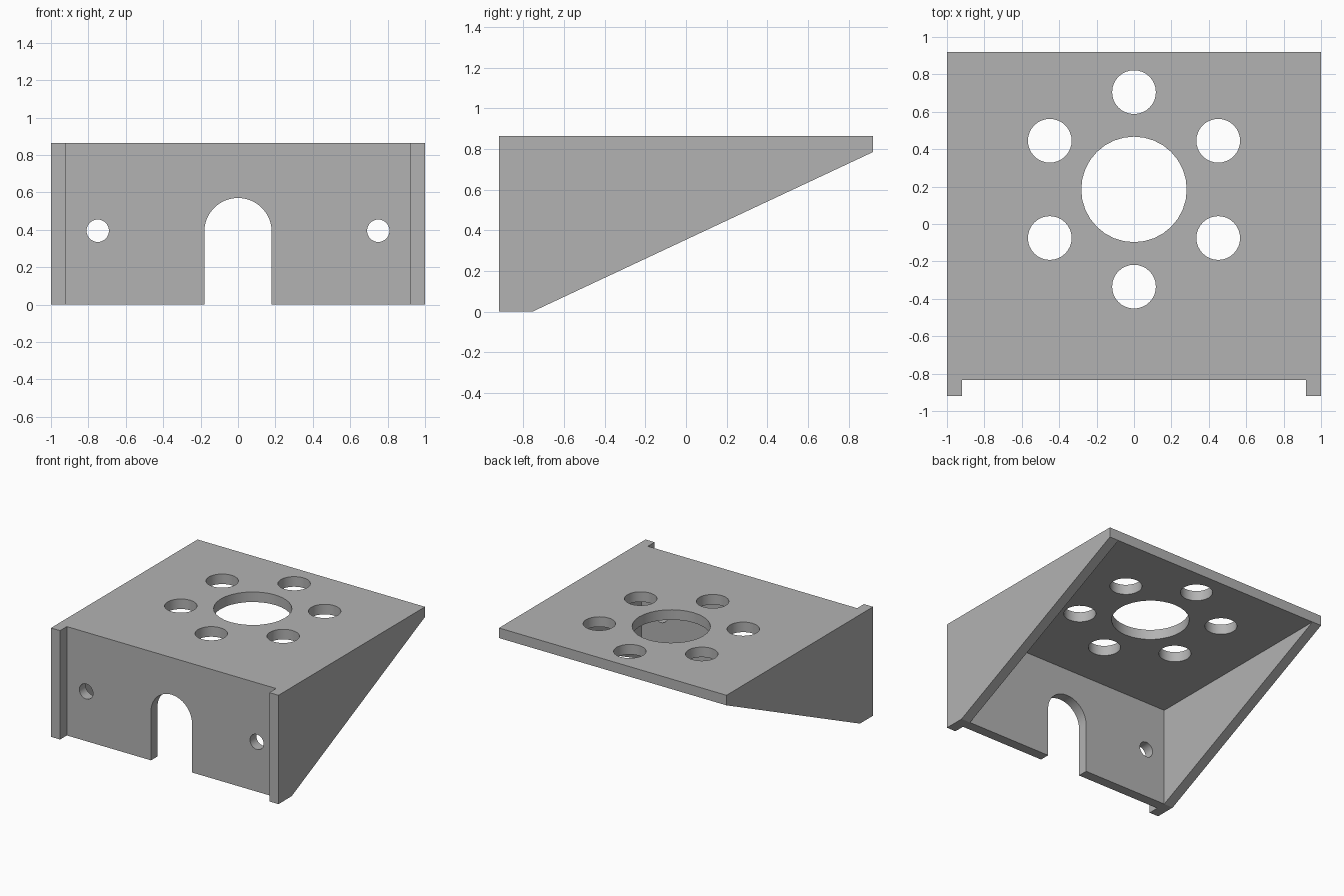
import bpy
import bmesh
from math import cos, sin, pi, radians
from mathutils import Vector

cube = bpy.data.objects.get("Cube")
if cube:
    bpy.data.objects.remove(cube, do_unlink=True)

WALL = 0.08
BACK, FRONT = 0.92, -0.92
HEIGHT = 0.865
PLATE_FRONT = FRONT + 0.085
PLATE_BACK = PLATE_FRONT + WALL
INNER = 1 - WALL

grey = bpy.data.materials.new("plain grey")
grey.use_nodes = True
grey.diffuse_color = (0.45, 0.45, 0.45, 1)
grey.node_tree.nodes["Principled BSDF"].inputs["Base Color"].default_value = grey.diffuse_color


def prism(name, points, axis, low, high):
    """Extrude a 2D outline along an axis; the outline uses the other two axes in order."""
    def place(p, d):
        v = list(p)
        v.insert("xyz".index(axis), d)
        return Vector(v)
    bm = bmesh.new()
    face = bm.faces.new([bm.verts.new(place(p, low)) for p in points])
    out = bmesh.ops.extrude_face_region(bm, geom=[face])
    moved = [g for g in out["geom"] if isinstance(g, bmesh.types.BMVert)]
    bmesh.ops.translate(bm, verts=moved, vec=place((0, 0), high - low))
    bmesh.ops.recalc_face_normals(bm, faces=bm.faces)
    mesh = bpy.data.meshes.new(name)
    bm.to_mesh(mesh)
    bm.free()
    mesh.materials.append(grey)
    obj = bpy.data.objects.new(name, mesh)
    bpy.context.collection.objects.link(obj)
    return obj


def arc(cx, cy, radius, sweep=2 * pi, steps=32):
    count = steps if sweep == 2 * pi else steps + 1
    return [(cx + radius * cos(sweep * i / steps), cy + radius * sin(sweep * i / steps))
            for i in range(count)]


def rectangle(x0, y0, x1, y1):
    return [(x0, y0), (x1, y0), (x1, y1), (x0, y1)]


# Wedge-shaped body from its side profile
body = prism("bracket_body", [(FRONT, 0), (PLATE_BACK, 0), (BACK, HEIGHT - WALL),
                              (BACK, HEIGHT), (FRONT, HEIGHT)], "x", -1, 1)

# Hollow underside and recess between the front flanges
cutters = [
    prism("cavity", rectangle(PLATE_BACK, -1, 2, HEIGHT - WALL), "x", -INNER, INNER),
    prism("front_recess", rectangle(-2, -1, PLATE_FRONT, 2), "x", -INNER, INNER),
]

# Ring of holes around the large hole in the top plate
ring_y = 0.185
cutters.append(prism("centre_hole", arc(0, ring_y, 0.282), "z", 0.7, 1))
for k in range(6):
    a = pi / 2 + k * pi / 3
    cutters.append(prism("ring_hole", arc(0.52 * cos(a), ring_y + 0.52 * sin(a), 0.117),
                         "z", 0.7, 1))

# Arched slot and screw holes in the front plate
slot = [(-0.18, -1), (0.18, -1)] + arc(0, 0.39, 0.18, pi)
cutters.append(prism("arched_slot", slot, "y", -0.9, -0.7))
for side in (-1, 1):
    cutters.append(prism("screw_hole", arc(side * 0.75, 0.395, 0.06), "y", -0.9, -0.7))

# Cut everything out of the body
for cutter in cutters:
    cutter.hide_render = True
    mod = body.modifiers.new(cutter.name, "BOOLEAN")
    mod.operation = "DIFFERENCE"
    mod.solver = "EXACT"
    mod.object = cutter
bpy.ops.object.select_all(action="DESELECT")
body.select_set(True)
bpy.context.view_layer.objects.active = body
for mod in list(body.modifiers):
    bpy.ops.object.modifier_apply(modifier=mod.name)
for cutter in cutters:
    bpy.data.objects.remove(cutter, do_unlink=True)

# Round hole walls, crisp plate edges
bpy.ops.object.shade_smooth_by_angle(angle=radians(20))
